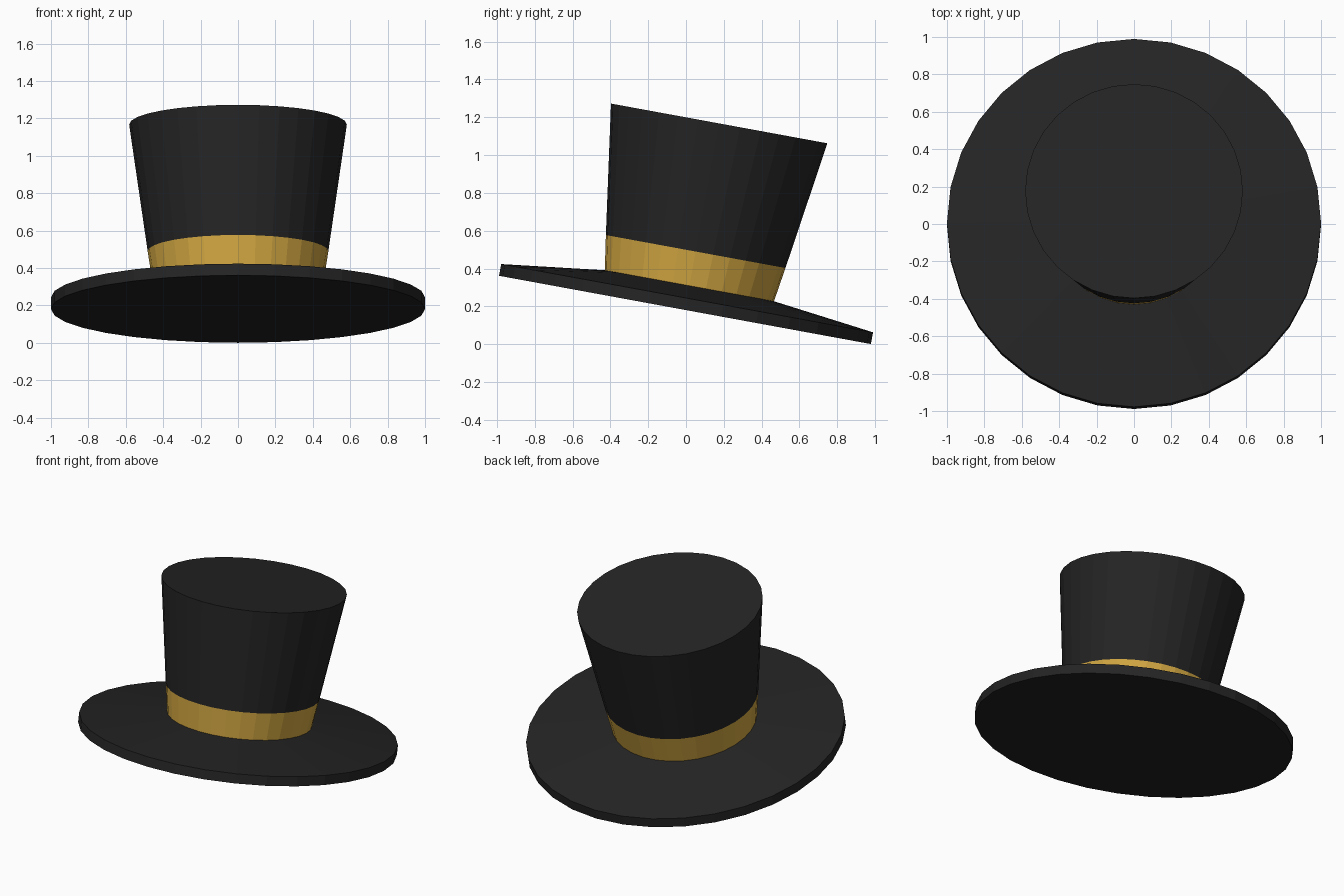
import bpy, bmesh, math
from mathutils import Matrix

if "Cube" in bpy.data.objects:
    bpy.data.objects.remove(bpy.data.objects["Cube"])

SIDES = 32
# The whole hat leans down towards the back
TILT = Matrix.Translation((0, -0.0055, 0.181)) @ Matrix.Rotation(math.radians(-10.4), 4, 'X')


def material(name, rgb):
    m = bpy.data.materials.new(name)
    m.diffuse_color = (*rgb, 1)
    m.use_nodes = True
    m.node_tree.nodes["Principled BSDF"].inputs["Base Color"].default_value = m.diffuse_color
    return m


def lathe(name, profile, mat, cap_bottom=False, cap_top=False):
    """Turn a (radius, height) profile into a flat-faced ring of SIDES facets."""
    bm = bmesh.new()
    rings = []
    for r, z in profile:
        rings.append([bm.verts.new((r * math.sin(2 * math.pi * i / SIDES),
                                    -r * math.cos(2 * math.pi * i / SIDES), z))
                      for i in range(SIDES)])
    for a, b in zip(rings, rings[1:]):
        for i in range(SIDES):
            j = (i + 1) % SIDES
            bm.faces.new((a[i], a[j], b[j], b[i]))
    if cap_bottom:
        bm.faces.new(rings[0][::-1])
    if cap_top:
        bm.faces.new(rings[-1])
    bm.transform(TILT)
    me = bpy.data.meshes.new(name)
    bm.to_mesh(me)
    bm.free()
    me.materials.append(mat)
    ob = bpy.data.objects.new(name, me)
    bpy.context.collection.objects.link(ob)
    return ob


black = material("black felt", (0.018, 0.018, 0.018))
gold = material("gold ribbon", (0.65, 0.39, 0.055))

# Brim: flat underside, thin edge, top rising gently to the crown
lathe("brim", [(1.0, 0), (1.0, 0.063), (0.455, 0.13)], black, cap_bottom=True)
# Ribbon flush with the crown
lathe("ribbon_band", [(0.455, 0.13), (0.483, 0.314)], gold)
# Crown flaring upwards to a flat top
lathe("crown", [(0.483, 0.314), (0.582, 1.003)], black, cap_top=True)
